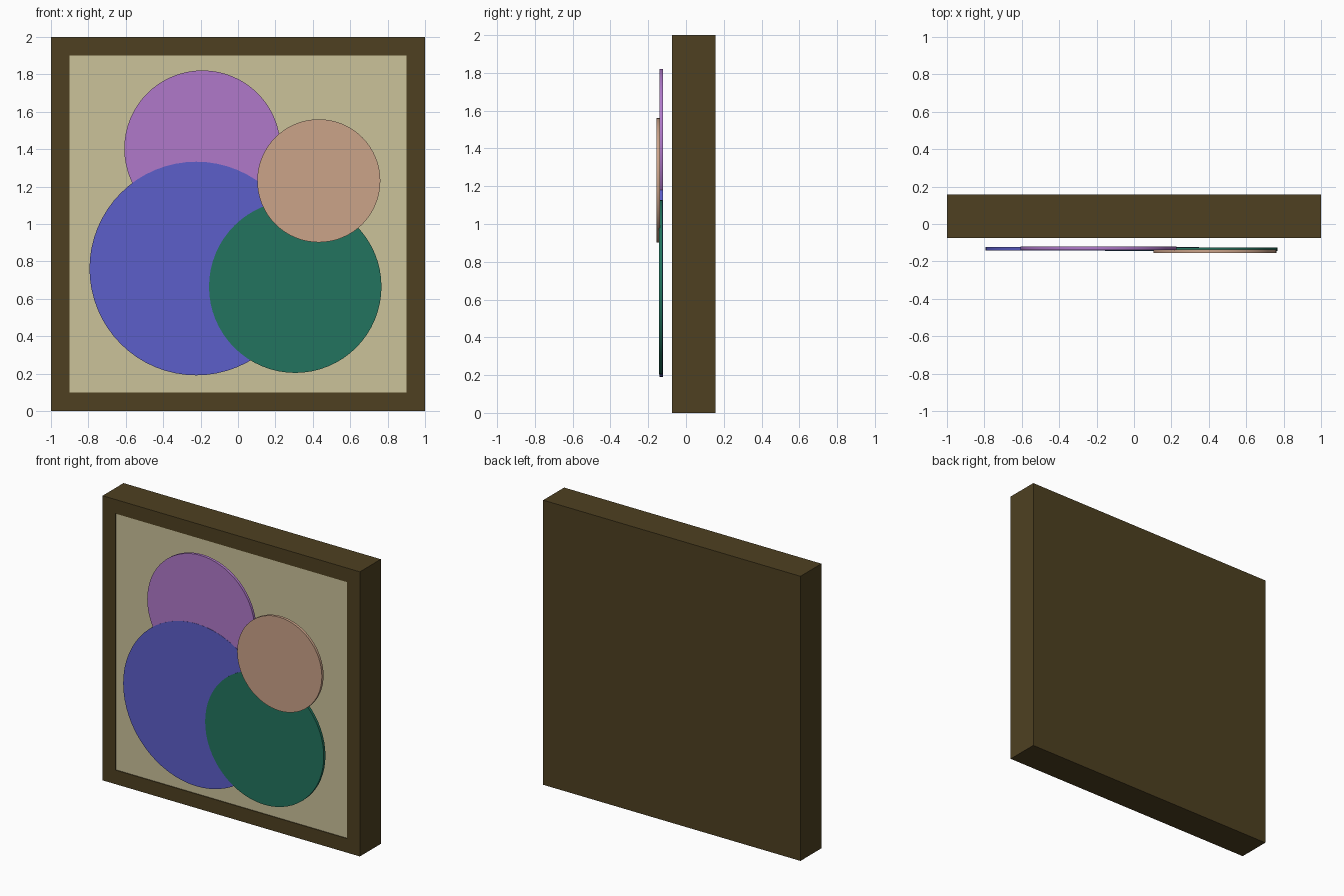
import bpy
import bmesh
import math
from mathutils import Matrix

cube = bpy.data.objects.get("Cube")
if cube:
    bpy.data.objects.remove(cube, do_unlink=True)


def material(name, srgb):
    """Flat material from 0-255 display values, stored as linear."""
    lin = [((c / 255 + 0.055) / 1.055) ** 2.4 for c in srgb] + [1.0]
    mat = bpy.data.materials.new(name)
    mat.use_nodes = True
    mat.diffuse_color = lin
    mat.node_tree.nodes["Principled BSDF"].inputs["Base Color"].default_value = lin
    return mat


def add_object(name, bm, *mats):
    mesh = bpy.data.meshes.new(name)
    bm.to_mesh(mesh)
    bm.free()
    for mat in mats:
        mesh.materials.append(mat)
    obj = bpy.data.objects.new(name, mesh)
    bpy.context.collection.objects.link(obj)
    return obj


# Solid square frame with a slightly recessed cream panel on its front
FRONT, BACK = -0.075, 0.157
bm = bmesh.new()
bmesh.ops.create_cube(bm, size=1, matrix=Matrix.Translation((0, (FRONT + BACK) / 2, 1))
                      @ Matrix.Diagonal((2, BACK - FRONT, 2, 1)))
bm.normal_update()
panel = min(bm.faces, key=lambda f: f.normal.y)
bmesh.ops.inset_region(bm, faces=[panel], thickness=0.14)
rim = bmesh.ops.inset_region(bm, faces=[panel], thickness=0.0005, depth=-0.005)
panel.material_index = 1
add_object("framed_panel", bm,
           material("dark brown wood", (78, 64, 33)),
           material("cream panel", (203, 194, 154)))


# Thin overlapping discs floating in front of the panel
def disc(name, x, z, radius, front, mat, thickness=0.019):
    bm = bmesh.new()
    place = Matrix.Translation((x, front + thickness / 2, z)) @ Matrix.Rotation(math.pi / 2, 4, "X")
    bmesh.ops.create_cone(bm, cap_ends=True, segments=64, radius1=radius, radius2=radius,
                          depth=thickness, matrix=place)
    for face in bm.faces:
        face.smooth = len(face.verts) == 4
    for edge in bm.edges:
        edge.smooth = all(len(f.verts) == 4 for f in edge.link_faces)
    add_object(name, bm, mat)


disc("purple_disc", -0.19, 1.403, 0.418, -0.1395, material("purple", (176, 121, 202)))
disc("blue_disc", -0.223, 0.762, 0.571, -0.141, material("blue", (92, 94, 202)))
disc("green_disc", 0.306, 0.665, 0.461, -0.1435, material("green", (34, 116, 94)))
disc("peach_disc", 0.432, 1.231, 0.329, -0.156, material("peach", (203, 163, 137)))
